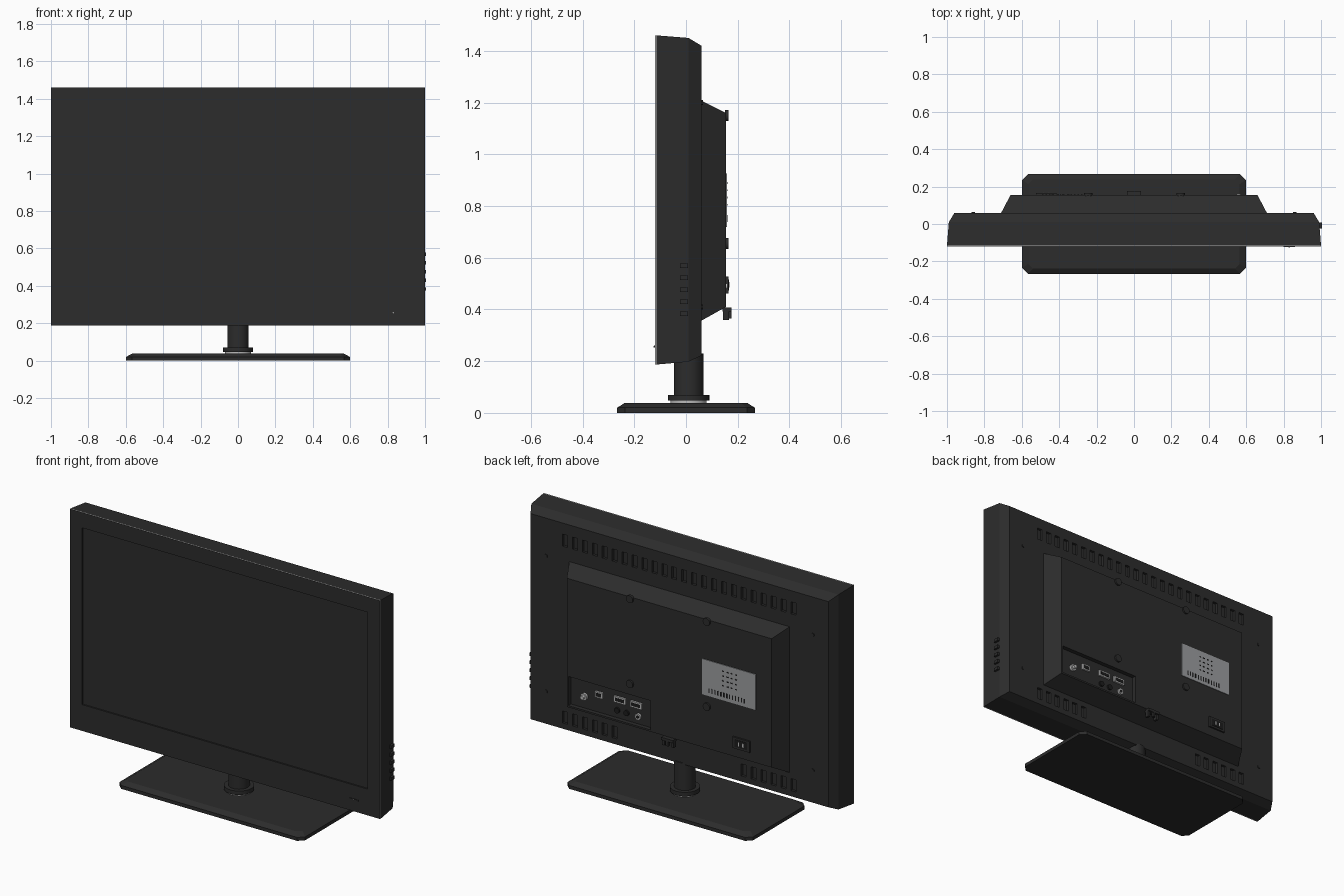
import bpy, bmesh, math
from mathutils import Matrix, Vector

if "Cube" in bpy.data.objects:
    bpy.data.objects.remove(bpy.data.objects["Cube"], do_unlink=True)


def material(name, rgb):
    m = bpy.data.materials.new(name)
    m.use_nodes = True
    col = (*rgb, 1)
    m.diffuse_color = col
    m.node_tree.nodes["Principled BSDF"].inputs["Base Color"].default_value = col
    return m


SHELL = material("charcoal plastic", (.025, .025, .025))
BLACK = material("black plastic", (.012, .012, .012))
SILVER = material("silver trim", (.5, .5, .5))
LABEL = material("grey label", (.33, .34, .35))


def finish(name, bm, mats, smooth=False):
    bmesh.ops.recalc_face_normals(bm, faces=bm.faces)
    me = bpy.data.meshes.new(name)
    bm.to_mesh(me)
    bm.free()
    for m in mats:
        me.materials.append(m)
    ob = bpy.data.objects.new(name, me)
    bpy.context.collection.objects.link(ob)
    if smooth:
        bpy.ops.object.select_all(action='DESELECT')
        ob.select_set(True)
        bpy.context.view_layer.objects.active = ob
        bpy.ops.object.shade_smooth_by_angle()
    return ob


def skin(name, rings, mats, bands=None):
    """Join matching rings of points, cap both ends; bands gives each band's material."""
    bm = bmesh.new()
    loops = [[bm.verts.new(p) for p in ring] for ring in rings]
    n = len(loops[0])
    for k, (a, b) in enumerate(zip(loops, loops[1:])):
        for i in range(n):
            f = bm.faces.new((a[i], a[(i + 1) % n], b[(i + 1) % n], b[i]))
            f.material_index = bands[k] if bands else 0
    bm.faces.new(loops[0])
    bm.faces.new(loops[-1])
    return finish(name, bm, mats)


def frame(y, hx, z0, z1):
    return [(-hx, y, z0), (hx, y, z0), (hx, y, z1), (-hx, y, z1)]


def boxes(name, items, mat):
    """Each item is (x, y, z, width, depth, height) about its centre."""
    bm = bmesh.new()
    for x, y, z, w, d, h in items:
        bmesh.ops.create_cube(bm, size=1, matrix=Matrix.Translation((x, y, z)) @ Matrix.Diagonal((w, d, h, 1)))
    return finish(name, bm, [mat])


def rods(name, items, mat, axis='Y', sides=24):
    """Each item is (x, y, z, radius, length) about its centre."""
    bm = bmesh.new()
    turn = Matrix.Rotation(math.pi / 2, 4, 'X') if axis == 'Y' else Matrix()
    for x, y, z, r, length in items:
        bmesh.ops.create_cone(bm, cap_ends=True, segments=sides, radius1=r, radius2=r, depth=length,
                              matrix=Matrix.Translation((x, y, z)) @ turn)
    return finish(name, bm, [mat], smooth=True)


def cut(target, cutter):
    mod = target.modifiers.new("cut", 'BOOLEAN')
    mod.operation = 'DIFFERENCE'
    mod.solver = 'EXACT'
    mod.object = cutter
    bpy.context.view_layer.objects.active = target
    bpy.ops.object.modifier_apply(modifier=mod.name)
    bpy.data.objects.remove(cutter, do_unlink=True)


# Cabinet with recessed screen, silver edge and tapered back
cabinet = skin("cabinet", [
    frame(-.112, .92, .34, 1.37), frame(-.12, .92, .34, 1.37),
    frame(-.12, 1, .187, 1.46), frame(-.114, 1, .187, 1.46),
    frame(.01, .99, .198, 1.45), frame(.06, .96, .222, 1.42)],
    [SHELL, SILVER], [0, 0, 1, 0, 0])

# Ventilation slots: a full row on top, two short rows below
slots = []
for i in range(24):
    x = .738 - i * .064
    slots.append((x, .06, 1.32, .032, .03, .07))
    if i < 6 or i > 17:
        slots.append((x, .06, .29, .032, .03, .07))
cut(cabinet, boxes("slot_cutter", slots, SHELL))

# Rear housing with a recessed connector bay
housing = skin("rear_housing", [
    frame(.05, .715, .352, 1.212), frame(.06, .71, .357, 1.207),
    frame(.155, .66, .41, 1.16)], [SHELL])
cut(housing, boxes("bay_cutter", [(.385, .18, .505, .53, .1, .17)], SHELL))

# Connectors in the bay
boxes("port_shells", [(.466, .134, .525, .05, .014, .035),
                      (.33, .134, .53, .075, .014, .035),
                      (.226, .134, .53, .075, .014, .035)], SILVER)
boxes("port_openings", [(.466, .14, .525, .036, .006, .02),
                        (.33, .14, .53, .058, .006, .018),
                        (.226, .14, .53, .058, .006, .018)], BLACK)
rods("antenna_socket", [(.56, .134, .49, .02, .02), (.56, .145, .49, .011, .03)], SILVER)
rods("audio_jacks", [(.35, .133, .465, .016, .014), (.29, .133, .465, .016, .014)], BLACK)
rods("video_jack", [(.213, .134, .465, .018, .016)], SILVER)
rods("video_jack_hole", [(.213, .141, .465, .009, .006)], BLACK)

# Power socket
boxes("power_socket", [(-.47, .158, .495, .11, .014, .065)], SHELL)
boxes("power_socket_face", [(-.47, .163, .495, .08, .008, .042)], BLACK)
boxes("power_pins", [(-.47 + s * .014, .166, .495, .007, .006, .022) for s in (-1, 1)], SILVER)

# Rating label with rows of dark marks
boxes("label", [(-.388, .156, .823, .345, .006, .207)], LABEL)
marks = [(-.26 - i * .019, .159, .752, .007, .003, .026) for i in range(13)]
marks += [(-.35 - i * .028, .159, .805 + j * .028, .012, .003, .006)
          for i in range(4) for j in range(4)]
boxes("label_marks", marks, BLACK)

# Mounting screws and small case screws
rods("mount_screws", [(x, .158, z, .022, .014) for x in (-.245, .25) for z in (.655, 1.15)], SHELL)
rods("case_screws", [(x, .061, z, .01, .008) for x in (-.86, .86) for z in (.41, 1.2)], SHELL, sides=12)

# Cable clip
boxes("cable_clip", [(0, .158, .4, .075, .035, .016), (-.03, .155, .38, .014, .024, .04),
                     (.03, .155, .38, .014, .024, .04), (0, .168, .385, .016, .014, .04)], SHELL)

# Side buttons
boxes("side_buttons", [(.993, -.008, .383 + i * .0465, .022, .032, .018) for i in range(5)], SHELL)

# Indicator on the front
boxes("indicator_strip", [(.83, -.12, .256, .06, .006, .008)], SHELL)
rods("indicator_light", [(.83, -.123, .256, .003, .006)], SILVER, sides=12)


# Base plate with clipped corners and bevelled upper rim
def plate(z, hx, hy, c):
    quarter = [(hx, hy - c), (hx - c, hy)]
    pts = quarter + [(-x, y) for x, y in reversed(quarter)]
    pts += [(-x, -y) for x, y in pts]
    return [(x, y, z) for x, y in pts]


skin("base_plate", [plate(0, .598, .266, .03), plate(.02, .598, .266, .03),
                    plate(.038, .565, .238, .025)], [SHELL])

# Neck
rods("neck_ring", [(0, .01, .042, .07, .01)], SILVER, 'Z', 32)
rods("neck_collar", [(0, .01, .0585, .08, .023)], SHELL, 'Z', 32)
rods("neck_post", [(0, .01, .145, .057, .17)], SHELL, 'Z', 32)
